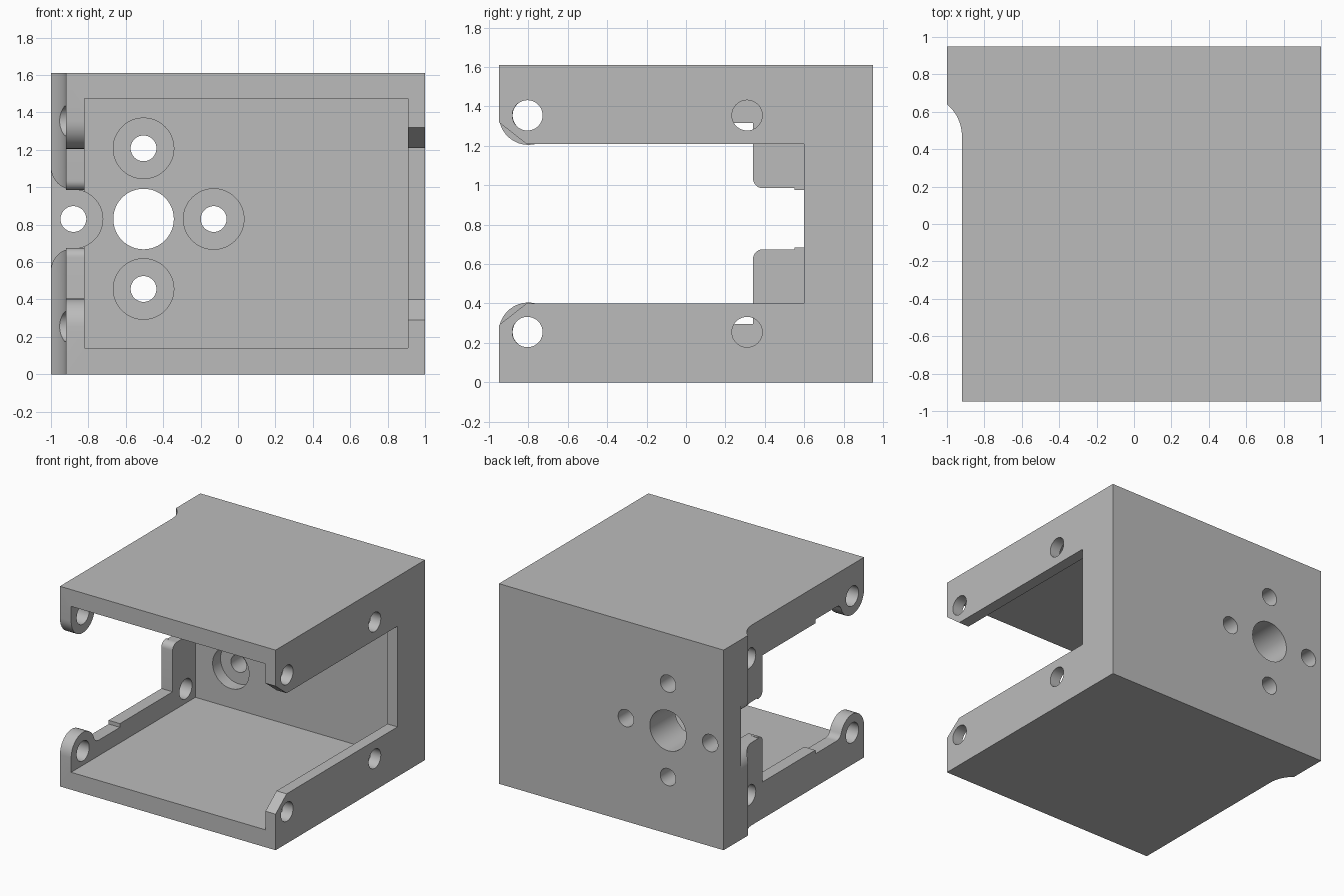
import bpy, bmesh
from math import sin, cos, radians

if "Cube" in bpy.data.objects:
    bpy.data.objects.remove(bpy.data.objects["Cube"], do_unlink=True)

HEIGHT = 1.61


def arc(cx, cy, r, start, end, steps=16):
    angles = [radians(start + (end - start) * i / steps) for i in range(steps + 1)]
    return [(cx + r * cos(a), cy + r * sin(a)) for a in angles]


def prism(name, points, axis, low, high):
    """Extrude a flat outline along the x, y or z axis."""
    place = {"x": lambda a, b, t: (t, a, b),
             "y": lambda a, b, t: (a, t, b),
             "z": lambda a, b, t: (a, b, t)}[axis]
    bm = bmesh.new()
    rings = [[bm.verts.new(place(a, b, t)) for a, b in points] for t in (low, high)]
    for ring in rings:
        bm.faces.new(ring)
    for i in range(len(points)):
        j = (i + 1) % len(points)
        bm.faces.new((rings[0][i], rings[0][j], rings[1][j], rings[1][i]))
    bmesh.ops.recalc_face_normals(bm, faces=bm.faces)
    mesh = bpy.data.meshes.new(name)
    bm.to_mesh(mesh)
    bm.free()
    obj = bpy.data.objects.new(name, mesh)
    bpy.context.collection.objects.link(obj)
    return obj


def rect(a0, a1, b0, b1):
    return [(a0, b0), (a1, b0), (a1, b1), (a0, b1)]


def circle(a, b, r):
    return arc(a, b, r, 0, 360, 48)[:-1]


def cut(points, axis, low, high):
    """Subtract an extruded outline from the housing."""
    cutter = prism("cutter", points, axis, low, high)
    cutter.hide_render = True
    mod = housing.modifiers.new("cut", "BOOLEAN")
    mod.operation = "DIFFERENCE"
    mod.solver = "EXACT"
    mod.object = cutter
    bpy.context.view_layer.objects.active = housing
    bpy.ops.object.modifier_apply(modifier=mod.name)
    bpy.data.objects.remove(cutter, do_unlink=True)


def left_rail(tab):
    """Edge of the right-hand wall: round lug, stepped rail, rounded tab."""
    return ([(-1.1, 0.255)] + arc(-0.8, 0.255, 0.15, 180, 19.5)
            + arc(-0.602, 0.325, 0.06, 199.5, 270, 8)
            + [(-0.33, 0.265), (-0.33, 0.295), (0.34, 0.295)]
            + arc(0.39, tab - 0.05, 0.05, 180, 90, 8) + [(0.55, tab)])


# Solid block and the cavity open to the front
housing = prism("open_housing", rect(-1, 1, -0.95, 0.95), "z", 0, HEIGHT)
cut(rect(-0.82, 0.91, 0.14, 1.475), "y", -1.1, 0.63)

# Stepped outer face at -x, with a curved run-out
cut([(-1.2, -1.1), (-0.92, -1.1)] + arc(-1.14, 0.47, 0.22, 0, 70) + [(-1.2, 0.677)],
    "z", -0.1, HEIGHT + 0.1)

# Opening at +x with chamfered front ends
cut([(-1.1, 0.29), (-0.95, 0.29), (-0.81, 0.4), (0.6, 0.4),
     (0.6, 1.21), (-0.81, 1.21), (-0.95, 1.32), (-1.1, 1.32)], "x", 0.8, 1.1)

# Opening at -x between the lower and upper rails
upper = [(y, HEIGHT - z) for y, z in left_rail(HEIGHT - 0.985)]
cut(left_rail(0.675) + upper[::-1], "x", -1.2, -0.75)

# Flared screw recess that breaks out through the side
SX, SZ, SR, FLARE = -0.88, 0.83, 0.157, 0.12
cut(arc(SX, SZ, SR, -90, 90, 32)
    + arc(SX, SZ + SR + FLARE, FLARE, 270, 180)
    + [(-1.1, SZ + SR + FLARE), (-1.1, SZ - SR - FLARE)]
    + arc(SX, SZ - SR - FLARE, FLARE, 180, 90), "y", 0.4, 0.73)

# Shaft hole, screw holes and counterbores in the back wall
cut(circle(-0.505, SZ, 0.162), "y", 0.5, 1.1)
for x, z in ((-0.505, 1.208), (-0.505, 0.456), (-0.13, SZ)):
    cut(circle(x, z, 0.162), "y", 0.5, 0.73)
    cut(circle(x, z, 0.069), "y", 0.6, 1.1)
cut(circle(SX, SZ, 0.069), "y", 0.6, 1.1)

# Cross holes in both side walls
for z in (0.255, HEIGHT - 0.255):
    for y in (-0.805, 0.31):
        cut(circle(y, z, 0.077), "x", 0.8, 1.1)
    for y in (-0.8, 0.507):
        cut(circle(y, z, 0.08), "x", -1.1, -0.7)

# Material and shading
grey = bpy.data.materials.new("plain_grey")
grey.use_nodes = True
colour = (0.5, 0.5, 0.5, 1)
grey.diffuse_color = colour
grey.node_tree.nodes["Principled BSDF"].inputs["Base Color"].default_value = colour
housing.data.materials.clear()
housing.data.materials.append(grey)
bpy.ops.object.select_all(action="DESELECT")
housing.select_set(True)
bpy.context.view_layer.objects.active = housing
bpy.ops.object.shade_smooth_by_angle(angle=radians(25))
